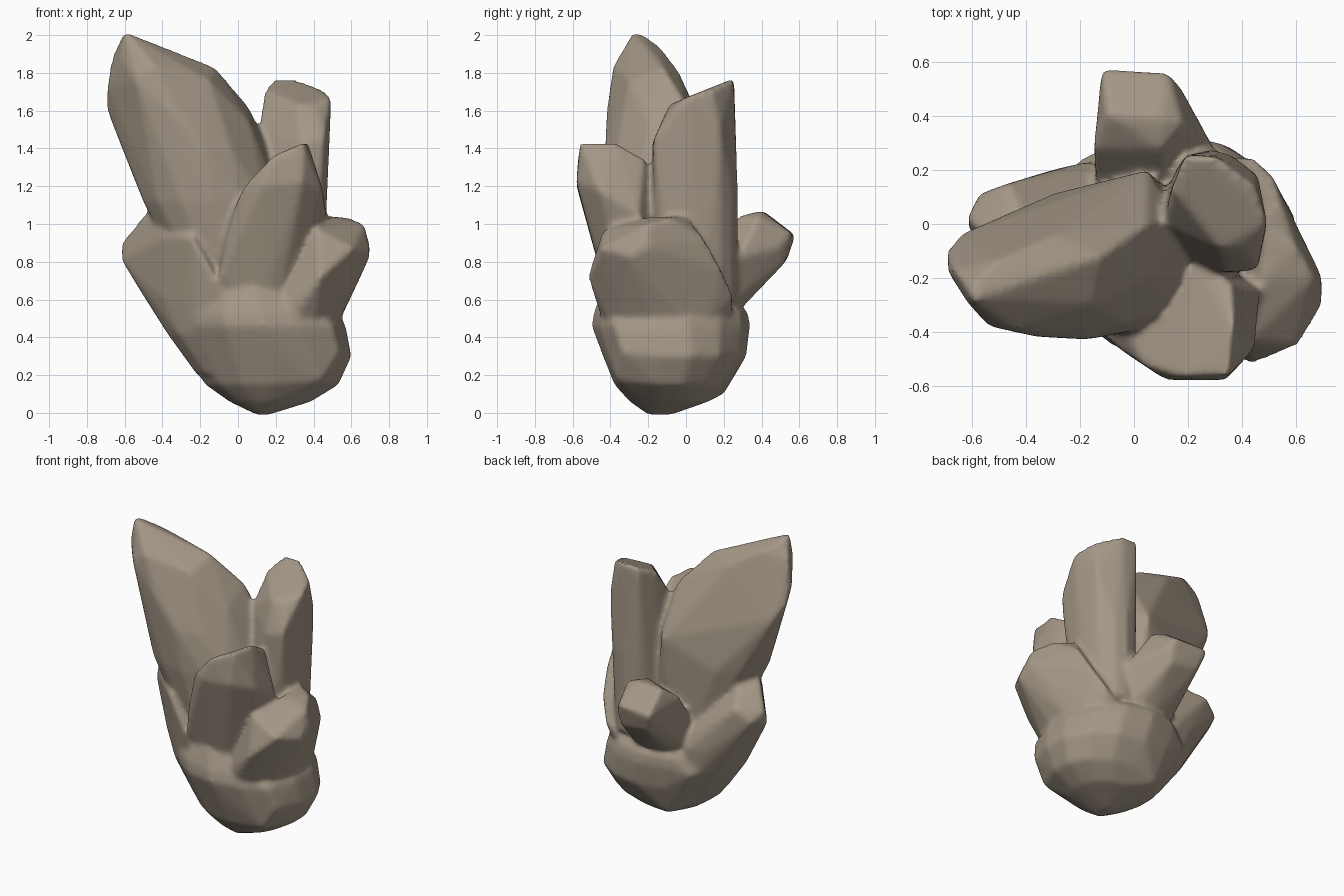
import bpy, bmesh, math

stone = bpy.data.materials.new("grey_brown_stone")
stone.diffuse_color = (0.37, 0.31, 0.24, 1)


def ring(cx, cy, z, rx, ry, n=14):
    angles = [2 * math.pi * (i + 0.5) / n for i in range(n)]
    return [(cx + rx * math.cos(a), cy + ry * math.sin(a), z) for a in angles]


def hull(name, rings, crown=()):
    """Convex block through elliptical shaft rings and a few crown corners."""
    bm = bmesh.new()
    for p in [p for r in rings for p in ring(*r)] + list(crown):
        bm.verts.new(p)
    bmesh.ops.convex_hull(bm, input=bm.verts[:])
    loose = [v for v in bm.verts if not v.link_faces]
    bmesh.ops.delete(bm, geom=loose, context='VERTS')
    bmesh.ops.recalc_face_normals(bm, faces=bm.faces[:])
    me = bpy.data.meshes.new(name)
    bm.to_mesh(me)
    bm.free()
    ob = bpy.data.objects.new(name, me)
    me.materials.append(stone)
    bpy.context.collection.objects.link(ob)
    return ob


parts = []

# rounded rock base, stretched along one diagonal
parts.append(hull("rock_base", [
    (0.13, -0.14, -0.01, 0.03, 0.06), (0.17, -0.09, 0.06, 0.22, 0.21),
    (0.18, -0.08, 0.15, 0.36, 0.30), (0.17, -0.06, 0.30, 0.44, 0.38),
    (0.13, -0.08, 0.46, 0.45, 0.42), (0.11, -0.08, 0.53, 0.43, 0.41),
    (0.08, -0.12, 0.66, 0.29, 0.32)],
    [(0.54, -0.34, 0.32), (0.44, -0.36, 0.17), (0.50, -0.38, 0.46),
     (0.0, 0.20, 0.10), (-0.2, 0.24, 0.42), (-0.38, 0.05, 0.46)]))

# tall crystal leaning left
parts.append(hull("tall_crystal", [
    (0.0, -0.10, 0.6, 0.25, 0.25), (-0.14, -0.14, 1.12, 0.37, 0.28)],
    [(-0.60, -0.28, 2.02), (-0.60, -0.22, 2.0), (-0.67, -0.17, 1.88),
     (-0.62, -0.29, 1.88), (-0.70, -0.11, 1.62), (-0.69, -0.18, 1.72),
     (-0.65, -0.04, 1.52), (-0.54, -0.38, 1.76), (-0.45, -0.385, 1.84),
     (-0.36, -0.42, 1.6), (-0.50, -0.13, 1.93), (-0.30, -0.04, 1.81),
     (-0.12, -0.12, 1.83), (-0.15, -0.30, 1.76), (-0.18, -0.43, 1.4),
     (-0.03, -0.37, 1.38), (0.05, 0.0, 1.63), (0.06, -0.2, 1.54),
     (0.17, 0.0, 1.4), (0.05, 0.20, 1.3), (-0.55, 0.0, 1.4)]))

# upright crystal at the right rear
parts.append(hull("upright_crystal", [
    (0.28, 0.05, 0.6, 0.17, 0.22), (0.29, 0.05, 1.15, 0.175, 0.225)],
    [(0.19, 0.255, 1.77), (0.30, 0.25, 1.77), (0.45, 0.14, 1.71),
     (0.495, 0.0, 1.67), (0.14, 0.13, 1.71), (0.11, 0.0, 1.5),
     (0.32, -0.09, 1.63), (0.42, -0.09, 1.61), (0.46, -0.17, 1.45),
     (0.34, -0.18, 1.42), (0.46, 0.18, 1.5)]))

# short front crystal
parts.append(hull("front_crystal", [
    (0.12, -0.2, 0.55, 0.20, 0.20), (0.17, -0.31, 0.95, 0.25, 0.19)],
    [(0.35, -0.56, 1.43), (0.37, -0.37, 1.43), (0.18, -0.57, 1.36),
     (0.03, -0.52, 1.20), (0.34, -0.58, 1.22), (0.12, -0.58, 1.20),
     (0.45, -0.46, 1.18), (0.47, -0.25, 1.05), (0.36, -0.22, 1.35),
     (0.23, -0.15, 1.25), (-0.06, -0.46, 0.92), (-0.10, -0.43, 0.72)]))

# squat right crystal
parts.append(hull("right_crystal", [(0.30, -0.1, 0.5, 0.25, 0.35)],
    [(0.48, 0.0, 1.04), (0.48, -0.2, 1.04), (0.60, -0.08, 1.03),
     (0.67, -0.2, 1.0), (0.70, -0.3, 0.83), (0.70, -0.2, 0.88),
     (0.61, -0.45, 0.87), (0.44, -0.52, 0.72), (0.42, -0.44, 0.97),
     (0.54, 0.10, 0.92), (0.51, 0.19, 0.76), (0.44, 0.25, 0.62)]))

# squat rear crystal
parts.append(hull("rear_crystal", [(0.08, 0.09, 0.55, 0.22, 0.2)],
    [(-0.12, 0.58, 0.94), (0.13, 0.56, 0.95), (0.18, 0.5, 0.88),
     (-0.10, 0.41, 1.07), (0.10, 0.4, 1.07), (0.18, 0.38, 1.04),
     (-0.15, 0.28, 0.97), (0.10, 0.28, 1.04), (0.13, 0.52, 0.79),
     (-0.08, 0.54, 0.82), (0.30, 0.28, 0.82)]))

# squat left crystal
parts.append(hull("left_crystal", [
    (0.03, -0.08, 0.2, 0.25, 0.26), (-0.10, -0.06, 0.42, 0.28, 0.29),
    (-0.18, -0.05, 0.6, 0.27, 0.28)],
    [(-0.50, -0.1, 1.05), (-0.38, -0.05, 1.08), (-0.62, 0.02, 0.9),
     (-0.62, -0.01, 0.81), (-0.58, 0.11, 0.84), (-0.47, 0.15, 0.92),
     (-0.39, -0.28, 0.93), (-0.24, -0.41, 0.93), (-0.10, -0.42, 0.68)]))

# fuse the parts into one growth with softly blended joints
bpy.ops.object.select_all(action='DESELECT')
for ob in parts:
    ob.select_set(True)
bpy.context.view_layer.objects.active = parts[0]
bpy.ops.object.join()
cluster = bpy.context.object
cluster.name = "crystal_cluster"
remesh = cluster.modifiers.new("fuse", 'REMESH')
remesh.mode = 'VOXEL'
remesh.voxel_size = 0.016
remesh.use_smooth_shade = True
soften = cluster.modifiers.new("soften", 'SMOOTH')
soften.factor = 0.5
soften.iterations = 8
for m in ("fuse", "soften"):
    bpy.ops.object.modifier_apply(modifier=m)
for poly in cluster.data.polygons:
    poly.use_smooth = True
    poly.material_index = 0
